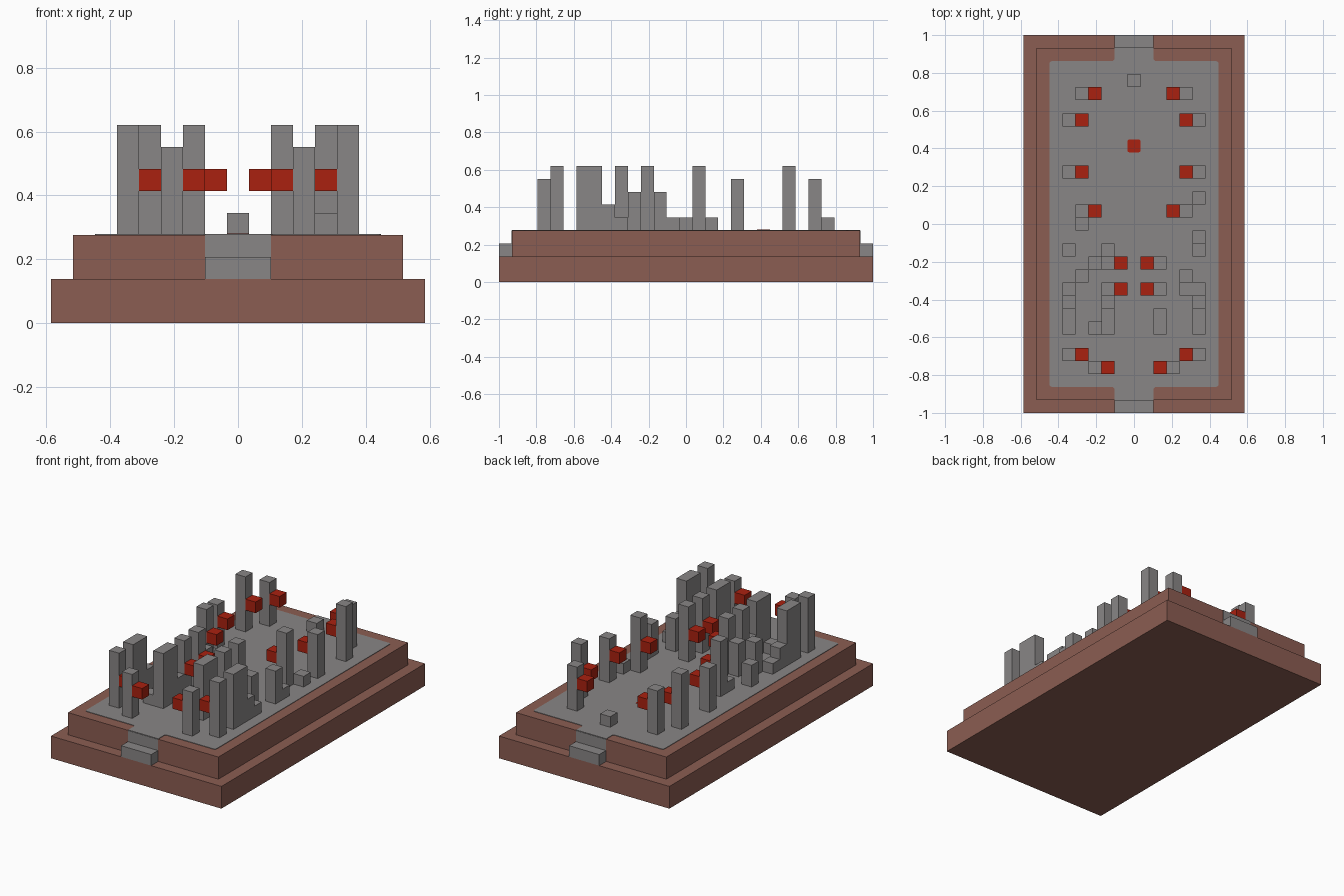
import bpy
import bmesh
from mathutils import Matrix, Vector

cube = bpy.data.objects.get("Cube")
if cube:
    bpy.data.objects.remove(cube, do_unlink=True)

U = 2 / 29          # one block
FLOOR = 4           # courtyard level, in blocks
SKIN = 0.003        # thickness of inlaid plates


def material(name, rgb):
    m = bpy.data.materials.new(name)
    m.use_nodes = True
    m.diffuse_color = (*rgb, 1)
    m.node_tree.nodes["Principled BSDF"].inputs["Base Color"].default_value = (*rgb, 1)
    return m


stone = material("grey stone", (0.25, 0.24, 0.24))
clay = material("brown clay", (0.26, 0.11, 0.085))
red = material("lantern red", (0.40, 0.015, 0.005))


def finish(name, bm, mat, mirror=""):
    mesh = bpy.data.meshes.new(name)
    bmesh.ops.recalc_face_normals(bm, faces=bm.faces)
    bm.to_mesh(mesh)
    bm.free()
    mesh.materials.append(mat)
    ob = bpy.data.objects.new(name, mesh)
    bpy.context.collection.objects.link(ob)
    if mirror:
        mod = ob.modifiers.new("Mirror", "MIRROR")
        mod.use_axis = [axis in mirror for axis in "xyz"]
    return ob


def box(name, center, size, mat, mirror=""):
    """Box with centre and size in blocks."""
    bm = bmesh.new()
    place = Matrix.Translation(Vector(center) * U) @ Matrix.Diagonal((*(Vector(size) * U), 1))
    bmesh.ops.create_cube(bm, size=1, matrix=place)
    return finish(name, bm, mat, mirror)


def plate(name, outline, mat, round_off=0.2):
    """Thin floor plate with softened corners; outline in blocks."""
    bm = bmesh.new()
    face = bm.faces.new([bm.verts.new((x * U, y * U, FLOOR * U)) for x, y in outline])
    corners = [v for v in bm.verts if abs(v.co.y) < 13 * U]
    bmesh.ops.bevel(bm, geom=corners, offset=round_off * U, segments=3,
                    profile=0.5, affect="VERTICES")
    top = bmesh.ops.extrude_face_region(bm, geom=bm.faces[:])["geom"]
    bmesh.ops.translate(bm, vec=(0, 0, SKIN),
                        verts=[g for g in top if isinstance(g, bmesh.types.BMVert)])
    return finish(name, bm, mat)


def pillar(name, x, y, height, length=1, mirror=""):
    return box(name, (x, y, FLOOR + height / 2), (1, length, height), stone, mirror)


# Two-tier base
box("lower_tier", (0, 0, 1), (17, 29, 2), clay)
box("upper_tier", (0, 0, 3), (15, 27, 2), clay)

# Entrance steps and the stone facing behind them, at both ends
box("entrance_step", (0, 14, 2.5), (3, 1, 1), stone, "y")
box("entrance_facing", (0, 13.5, 3), (3, 0.08, 2), stone, "y")

# Courtyard paving with a path to each entrance
quarter = [(6.5, 12.5), (1.5, 12.5), (1.5, 13.5)]
back = quarter + [(-x, y) for x, y in reversed(quarter)]
plate("courtyard_paving", back + [(x, -y) for x, y in reversed(back)], stone)

# Red floor tile
tile = plate("floor_tile", [(-0.5, 5.5), (0.5, 5.5), (0.5, 6.5), (-0.5, 6.5)], red, 0.15)
tile.location.z = SKIN / 2

# Pillar pairs, each with a red lantern on the inner side
for x, y, h in [(4, 10, 4), (5, 8, 5), (5, 4, 4), (4, 1, 5),
                (2, -3, 5), (2, -5, 5), (5, -10, 5), (3, -11, 4)]:
    pillar("lantern_pillar", x, y, h, mirror="x")
    box("lantern", (x - 1, y, FLOOR + 2.5), (1, 1, 1), red, "x")

# Paired walls and stepped ends
for x in (2, 5):
    pillar("wall", x, -7.5, 5, 2, "x")
pillar("wall_step_high", 5, -6, 2, mirror="x")
pillar("wall_step_low", 5, -5, 1, mirror="x")
pillar("short_pillar", 4, -4, 3, mirror="x")

# Single broken pillars and rubble blocks
for x, y, h in [(5, 2, 1), (5, -1, 1), (5, -2, 3), (4, -5, 1), (0, 11, 1),
                (-4, 0, 1), (-5, -2, 2), (-2, -2, 3), (-3, -3, 3),
                (-2, -6, 2), (-3, -8, 1)]:
    pillar("broken_pillar" if h > 1 else "rubble_block", x, y, h)
